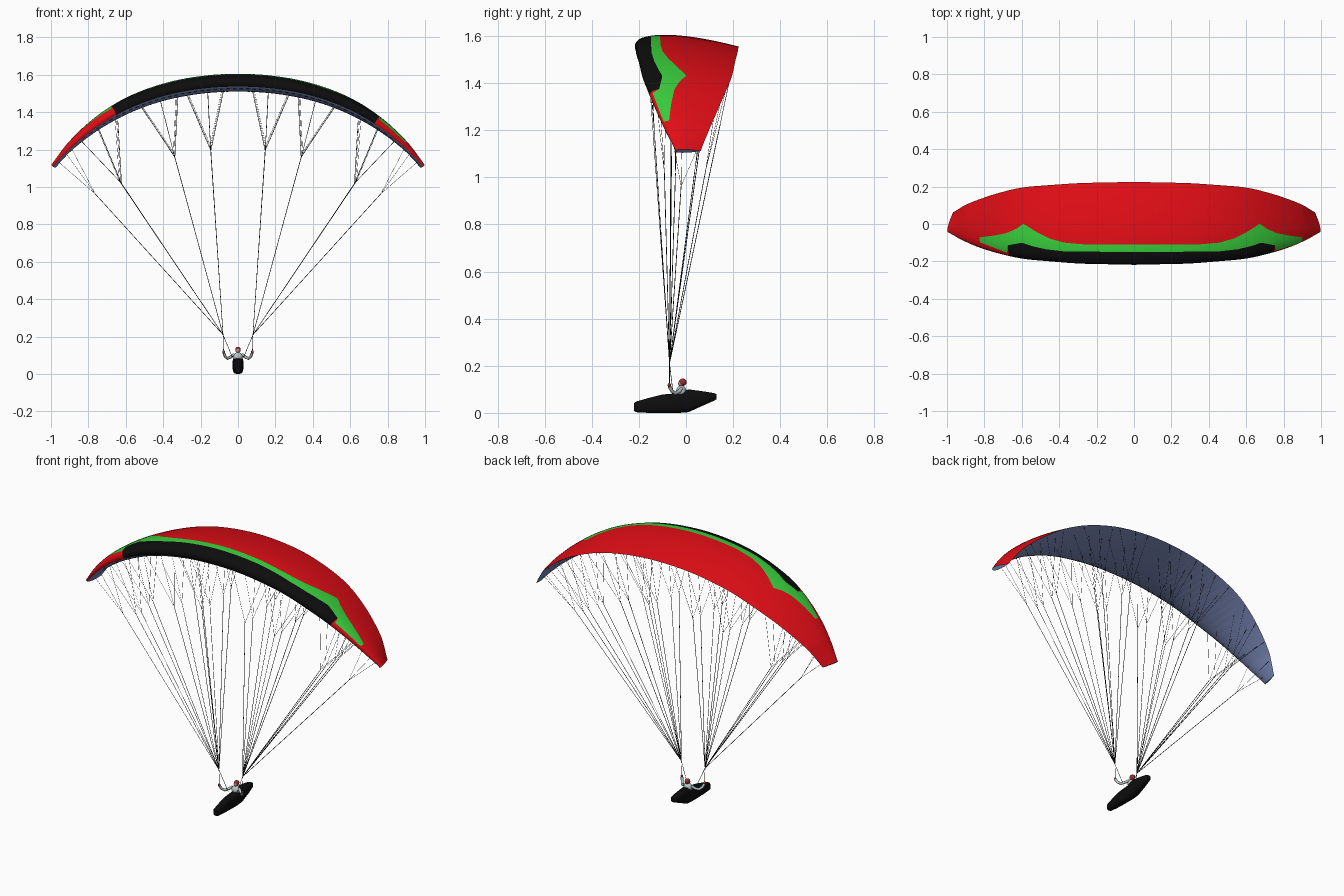
import bpy, bmesh
from math import sin, cos, pi, sqrt, exp, copysign
from mathutils import Vector

if "Cube" in bpy.data.objects:
    bpy.data.objects.remove(bpy.data.objects["Cube"])


def material(name, r, g, b):
    m = bpy.data.materials.new(name)
    m.diffuse_color = (r, g, b, 1)
    m.use_nodes = True
    m.node_tree.nodes["Principled BSDF"].inputs["Base Color"].default_value = m.diffuse_color
    return m


RED = material("red_fabric", .76, .004, .008)
GREEN = material("green_fabric", .04, .62, .045)
BLACK = material("black_fabric", .004, .004, .004)
BLUE = material("blue_fabric", .22, .28, .54)
DARK = material("dark_inlet", .03, .04, .1)
LINE = material("line_black", .01, .01, .01)
SUIT = material("suit_grey", .5, .56, .56)
SKIN = material("face_tone", .6, .3, .22)
HELMET = material("helmet_red", .3, .03, .03)


def lerp(table, x):
    if x <= table[0][0]:
        return table[0][1]
    for (x0, y0), (x1, y1) in zip(table, table[1:]):
        if x <= x1:
            return y0 + (y1 - y0) * (x - x0) / (x1 - x0)
    return table[-1][1]


def curve(table, x, w=.06):
    """Table lookup with rounded corners."""
    return sum(lerp(table, abs(x + w * k / 4)) for k in range(-4, 5)) / 9 if x < .92 else lerp(table, x)


def smooth(ob, angle=0.7):
    bpy.ops.object.select_all(action='DESELECT')
    ob.select_set(True)
    bpy.context.view_layer.objects.active = ob
    bpy.ops.object.shade_smooth_by_angle(angle=angle)


def loft(name, rings, mats, pick=lambda i, j: 0, cap=0):
    """Skin closed rings of points; pick gives the material of each quad."""
    bm = bmesh.new()
    vs = [[bm.verts.new(p) for p in r] for r in rings]
    n = len(rings[0])
    for i in range(len(rings) - 1):
        for j in range(n):
            k = (j + 1) % n
            f = bm.faces.new((vs[i][j], vs[i][k], vs[i + 1][k], vs[i + 1][j]))
            f.material_index = pick(i, j)
    for r in (vs[0], vs[-1]):
        bm.faces.new(r).material_index = cap
    bmesh.ops.recalc_face_normals(bm, faces=bm.faces)
    me = bpy.data.meshes.new(name)
    bm.to_mesh(me)
    bm.free()
    for m in mats:
        me.materials.append(m)
    ob = bpy.data.objects.new(name, me)
    bpy.context.collection.objects.link(ob)
    smooth(ob)
    return ob


def tubes(name, paths, radius, mat, res=0):
    cu = bpy.data.curves.new(name, 'CURVE')
    cu.dimensions = '3D'
    cu.bevel_depth = radius
    cu.bevel_resolution = res
    cu.use_fill_caps = True
    for path in paths:
        sp = cu.splines.new('POLY')
        sp.points.add(len(path) - 1)
        for p, co in zip(sp.points, path):
            p.co = (*co, 1)
    cu.materials.append(mat)
    ob = bpy.data.objects.new(name, cu)
    bpy.context.collection.objects.link(ob)


def ball(name, loc, scale, mat):
    bpy.ops.mesh.primitive_uv_sphere_add(segments=20, ring_count=12, radius=1, location=loc)
    ob = bpy.context.object
    ob.name = name
    ob.scale = scale
    ob.data.materials.append(mat)
    smooth(ob, 1.0)


# Canopy planform, and fabric pattern edges measured from the pattern centre
LEAD = [(0, -.218), (.3, -.212), (.6, -.187), (.7, -.164), (.8, -.136), (.9, -.097), (.99, -.045)]
TRAIL = [(0, .225), (.3, .219), (.6, .197), (.7, .173), (.8, .143), (.9, .104), (.99, .063)]
BLACK_EDGE = [(0, -.15), (.4, -.147), (.5, -.135), (.57, -.118), (.62, -.1), (.7, -.115),
              (.701, -.155), (.84, -.1)]
GREEN_EDGE = [(0, -.11), (.3, -.109), (.4, -.1), (.48, -.077), (.55, -.04), (.615, .002),
              (.65, -.025), (.7, -.048), (.77, -.062), (.85, -.072)]
CELLS, SUB, HALF, SHIFT = 56, 4, .993, .04


def chord(x):
    a = curve(LEAD, abs(x))
    return a, curve(TRAIL, abs(x)) - a


def canopy_point(x, t, side):
    """Point on the arched wing: t runs nose to tail, side +1 top, -1 bottom."""
    lead, c = chord(x)
    slope = -(2 * .297 * x + 4 * .155 * x ** 3)
    nrm = Vector((-slope, 0, 1)).normalized()
    thick = 10 * (.2969 * sqrt(t) - .126 * t - .3516 * t**2 + .2843 * t**3 - .1036 * t**4)
    thick *= 1 + .25 * exp(-12 * t)    # blunt nose
    puff = abs(sin(pi * CELLS * (x + HALF) / (2 * HALF))) * sin(pi * min(t, 1)) * .0045 * c
    h = c * (.113 * thick + .4 * puff if side > 0 else -.1 * thick - puff)
    tip = max(0, (abs(x) - .9) / .09)
    p = Vector((x - copysign(.025 * t * tip, x), lead + c * t, 1.555 - .297 * x**2 - .155 * x**4))
    return p + nrm * h


NL, NN, NA, NG, NR = 14, 3, 6, 3, 9    # rows: underside, nose, front, green, rear


def canopy_ring(x):
    lead, c = chord(x)
    u = abs(x - SHIFT)
    tb = min(max((lerp(BLACK_EDGE, u) - lead) / c, .03), .8)
    tg = min(max((lerp(GREEN_EDGE, u) - lead) / c, tb + .02), .9)
    low = [.015 + .985 * (1 - i / NL) ** 1.5 for i in range(NL)]
    low += [.015 * (1 - i / NN) ** 2 for i in range(NN)]
    top = [tb * (i / NA) ** 2 for i in range(NA)]
    top += [tb + (tg - tb) * i / NG for i in range(NG)]
    top += [tg + (1 - tg) * i / NR for i in range(NR)]
    return [canopy_point(x, t, -1) for t in low] + [canopy_point(x, t, 1) for t in top]


cols = [-HALF + 2 * HALF * i / (CELLS * SUB) for i in range(CELLS * SUB + 1)]


def canopy_fabric(i, j):
    x = (cols[i] + cols[i + 1]) / 2
    u = abs(x - SHIFT)
    if j < NL:
        inlet = j == NL - 2 and i % SUB in (1, 2) and abs(x) < .85
        return 4 if inlet else 3
    if j < NL + NN + NA:
        return 2 if u < .7 else 0
    if j < NL + NN + NA + NG:
        return 1 if u < .85 else 0
    return 0


loft("canopy", [canopy_ring(x) for x in cols], [RED, GREEN, BLACK, BLUE, DARK], canopy_fabric, 3)

# Suspension lines: each main line splits at a node into a fan
mains, fans, risers = [], [], []
GROUPS = [(.17, (.08, .165, .28)), (.43, (.33, .425, .53)), (.81, (.66, .76, .85))]
for s in (-1, 1):
    hub = Vector((.08 * s, -.07, .21))
    for t in (.12, .35, .75, .98):
        for x, ends in GROUPS:
            node = hub.lerp(canopy_point(x * s, t, -1), .76)
            mains.append((hub, node))
            fans += [(node, canopy_point(e * s, t, -1)) for e in ends]
    # wing tip lines
    node = hub.lerp(canopy_point(.95 * s, .4, -1), .8)
    mains.append((hub, node))
    fans += [(node, canopy_point(e * s, t, -1)) for e, t in ((.9, .15), (.97, .3), (.93, .9))]
    # risers down to harness and hand
    risers += [(hub, (.028 * s, -.055, .085)), (hub, (.077 * s, -.07, .115))]
tubes("main_lines", mains, .0015, LINE)
tubes("upper_lines", fans, .0008, LINE)
tubes("risers", risers, .0014, LINE)

# Harness pod: y, bottom, top, half width
POD = [(-.22, .008, .042, .012), (-.212, .003, .048, .018), (-.16, 0, .063, .023),
       (-.1, 0, .078, .027), (-.03, 0, .084, .029), (.01, .003, .1, .029),
       (.07, .03, .092, .026), (.12, .052, .084, .018), (.13, .058, .079, .01)]


def pod_ring(y, lo, hi, w):
    pts = []
    for k in range(24):
        a = 2 * pi * k / 24
        sx, sz = [copysign(abs(v) ** .7, v) for v in (cos(a), sin(a))]
        pts.append((w * sx, y, (lo + hi) / 2 + (hi - lo) / 2 * sz))
    return pts


loft("harness_pod", [pod_ring(*p) for p in POD], [BLACK])

# Pilot
ball("torso", (0, -.02, .092), (.026, .022, .024), SUIT)
ball("helmet", (0, -.014, .13), (.0145, .017, .0155), HELMET)
ball("face", (0, -.022, .125), (.011, .012, .012), SKIN)
tubes("arms", [((.022 * s, -.02, .104), (.04 * s, -.03, .09), (.056 * s, -.045, .083),
                (.068 * s, -.06, .093), (.076 * s, -.07, .112)) for s in (-1, 1)], .0075, SUIT, 3)
for s, side in ((-1, "left"), (1, "right")):
    ball("glove_" + side, (.077 * s, -.071, .118), (.007, .007, .009), HELMET)
